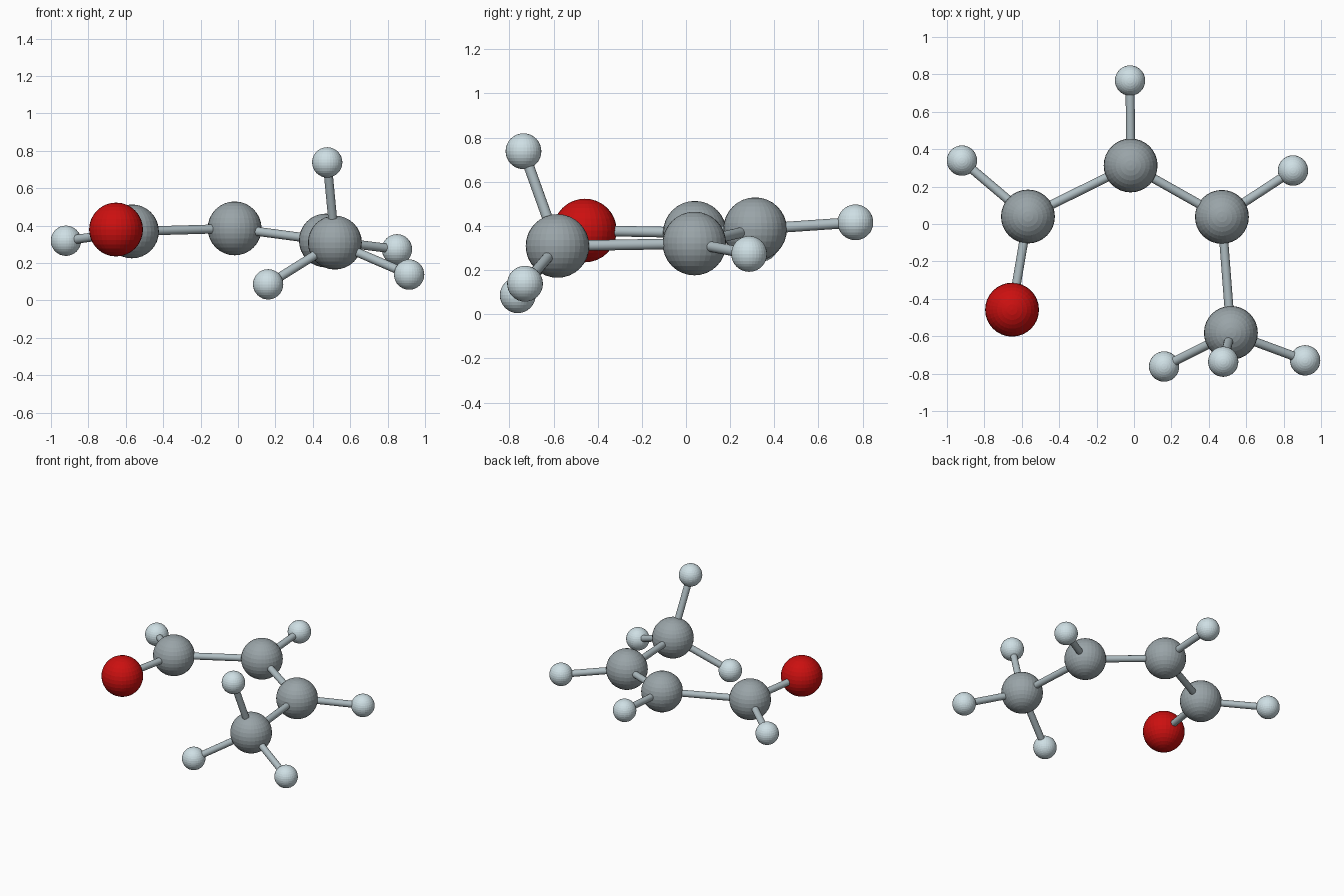
import bpy
from mathutils import Vector

if "Cube" in bpy.data.objects:
    bpy.data.objects.remove(bpy.data.objects["Cube"])


def material(name, rgb):
    m = bpy.data.materials.new(name)
    m.diffuse_color = (*rgb, 1)
    m.use_nodes = True
    m.node_tree.nodes["Principled BSDF"].inputs["Base Color"].default_value = m.diffuse_color
    return m


grey = material("carbon_grey", (0.32, 0.37, 0.39))
red = material("oxygen_red", (0.60, 0.005, 0.005))
pale = material("hydrogen_pale", (0.62, 0.74, 0.78))
steel = material("bond_steel", (0.43, 0.51, 0.54))

BIG, SMALL, ROD = 0.144, 0.081, 0.024

# Atoms: name -> (centre, radius, material)
atoms = {
    "carbon_aldehyde": ((-0.567, 0.040, 0.369), BIG, grey),
    "carbon_middle": ((-0.018, 0.313, 0.385), BIG, grey),
    "carbon_right": ((0.470, 0.038, 0.320), BIG, grey),
    "carbon_methyl": ((0.518, -0.582, 0.309), BIG, grey),
    "oxygen": ((-0.652, -0.458, 0.379), BIG, red),
    "hydrogen_left": ((-0.920, 0.339, 0.319), SMALL, pale),
    "hydrogen_back": ((-0.021, 0.767, 0.416), SMALL, pale),
    "hydrogen_right": ((0.850, 0.286, 0.273), SMALL, pale),
    "hydrogen_methyl_inner": ((0.161, -0.762, 0.086), SMALL, pale),
    "hydrogen_methyl_top": ((0.477, -0.736, 0.738), SMALL, pale),
    "hydrogen_methyl_outer": ((0.915, -0.729, 0.138), SMALL, pale),
}

for name, (centre, radius, mat) in atoms.items():
    bpy.ops.mesh.primitive_uv_sphere_add(segments=32, ring_count=16,
                                         radius=radius, location=centre)
    ob = bpy.context.object
    ob.name = name
    ob.data.materials.append(mat)

# Bonds: straight rods between atom centres
bonds = [
    ("carbon_aldehyde", "carbon_middle"),
    ("carbon_middle", "carbon_right"),
    ("carbon_right", "carbon_methyl"),
    ("carbon_aldehyde", "oxygen"),
    ("carbon_aldehyde", "hydrogen_left"),
    ("carbon_middle", "hydrogen_back"),
    ("carbon_right", "hydrogen_right"),
    ("carbon_methyl", "hydrogen_methyl_inner"),
    ("carbon_methyl", "hydrogen_methyl_top"),
    ("carbon_methyl", "hydrogen_methyl_outer"),
]

for a, b in bonds:
    p, q = Vector(atoms[a][0]), Vector(atoms[b][0])
    bpy.ops.mesh.primitive_cylinder_add(vertices=16, radius=ROD,
                                        depth=(q - p).length,
                                        location=(p + q) / 2)
    ob = bpy.context.object
    ob.name = f"bond_{a}_to_{b}"
    ob.rotation_euler = (q - p).to_track_quat('Z', 'Y').to_euler()
    ob.data.materials.append(steel)
    bpy.ops.object.shade_smooth_by_angle()
